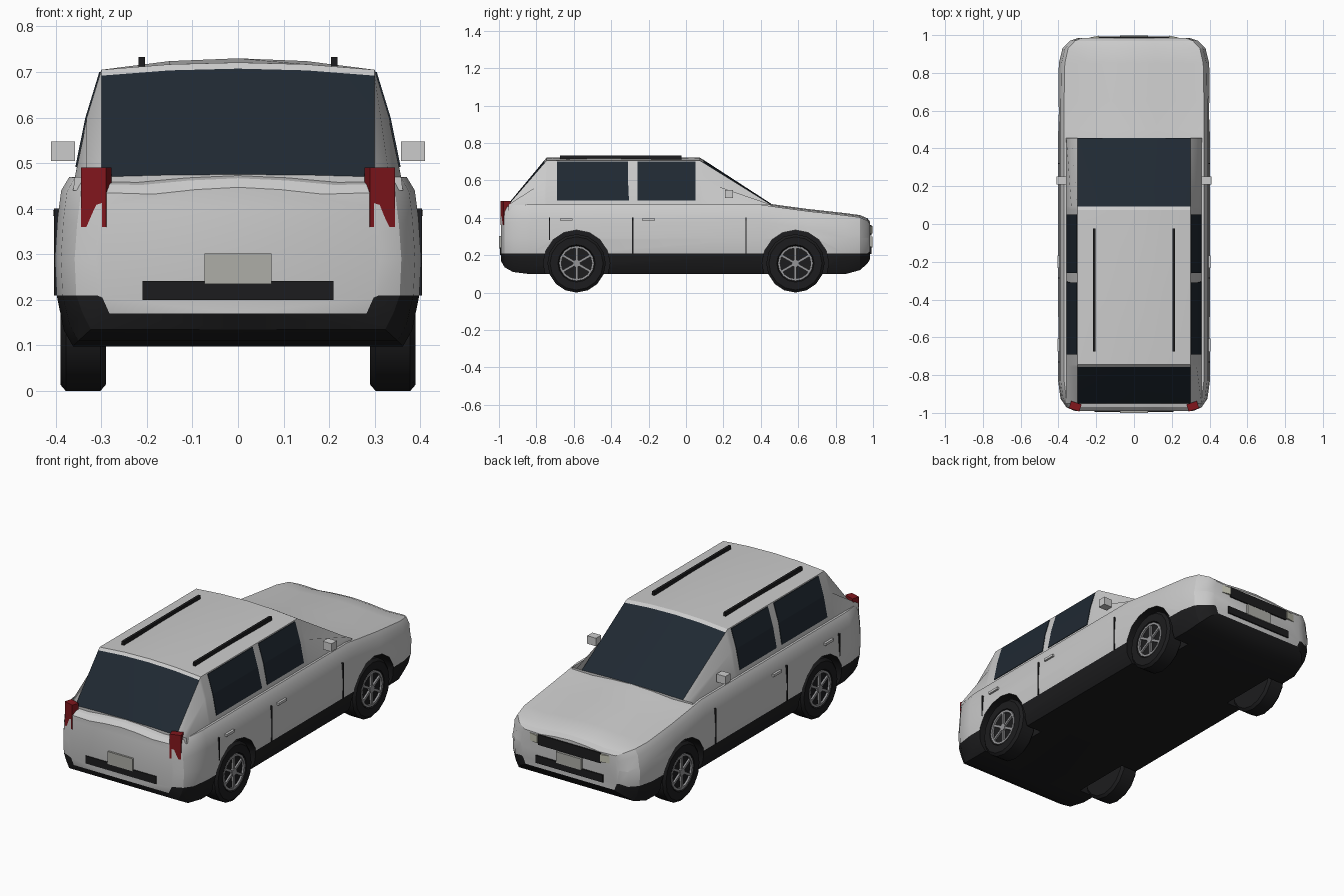
import bpy, bmesh, math
from mathutils import Matrix, Vector

if "Cube" in bpy.data.objects:
    bpy.data.objects.remove(bpy.data.objects["Cube"])


def mat(name, r, g, b):
    m = bpy.data.materials.new(name)
    m.diffuse_color = (r, g, b, 1)
    m.use_nodes = True
    m.node_tree.nodes["Principled BSDF"].inputs["Base Color"].default_value = m.diffuse_color
    return m


PAINT = mat("paint", 0.62, 0.62, 0.61)
DARK = mat("dark_trim", 0.012, 0.012, 0.013)
GLASS = mat("glass", 0.014, 0.022, 0.032)
RED = mat("red_lens", 0.22, 0.008, 0.012)
SILVER = mat("silver", 0.30, 0.30, 0.31)
PLATE = mat("plate", 0.42, 0.42, 0.39)
LENS = mat("clear_lens", 0.55, 0.55, 0.45)


def finish(name, bm, mats, angle=None):
    bmesh.ops.recalc_face_normals(bm, faces=bm.faces)
    me = bpy.data.meshes.new(name)
    bm.to_mesh(me)
    bm.free()
    for m in mats:
        me.materials.append(m)
    ob = bpy.data.objects.new(name, me)
    bpy.context.collection.objects.link(ob)
    if angle:
        smooth(ob, angle)
    return ob


def smooth(ob, angle):
    bpy.ops.object.select_all(action='DESELECT')
    bpy.context.view_layer.objects.active = ob
    ob.select_set(True)
    bpy.ops.object.shade_smooth_by_angle(angle=math.radians(angle))


def box(name, x, y, z, m, rot=0):
    bm = bmesh.new()
    c = Vector(((x[0] + x[1]) / 2, (y[0] + y[1]) / 2, (z[0] + z[1]) / 2))
    s = (abs(x[1] - x[0]), y[1] - y[0], z[1] - z[0], 1)
    bmesh.ops.create_cube(bm, size=1, matrix=Matrix.Translation(c)
                          @ Matrix.Rotation(math.radians(rot), 4, 'Z') @ Matrix.Diagonal(s))
    return finish(name, bm, [m])


def loft(name, sections, pick, mats):
    """Skin half sections (x, z from bottom centre to top centre) mirrored over x."""
    bm = bmesh.new()
    rings = []
    for y, half in sections:
        pts = half + [(-x, z) for x, z in reversed(half[1:-1])]
        rings.append([bm.verts.new((x, y, z)) for x, z in pts])
    n, h = len(rings[0]), len(sections[0][1]) - 1
    for s, (a, b) in enumerate(zip(rings, rings[1:])):
        for i in range(n):
            j = (i + 1) % n
            f = bm.faces.new((a[i], a[j], b[j], b[i]))
            f.material_index = pick(s, i if i < h else n - 1 - i)
    bm.faces.new(rings[0])
    bm.faces.new(rings[-1])
    return finish(name, bm, mats)


# Lower body with dark sills and underside: y, half width, bottom, shoulder
def body_section(y, w, zb, zt):
    return y, [(0, zb), (0.91 * w, zb), (0.96 * w, zb + 0.035), (w, max(0.21, zb + 0.04)),
               (1.01 * w, 0.29), (0.995 * w, zt - 0.09), (0.975 * w, zt - 0.03),
               (0.93 * w, zt), (0.6 * w, zt - 0.003), (0.3 * w, zt + 0.007), (0, zt + 0.012)]


stations = [(-0.99, .31, .17, .435), (-0.97, .355, .135, .455), (-0.925, .385, .11, .468),
            (-0.83, .398, .098, .47), (0.40, .398, .098, .47), (0.5, .398, .098, .455),
            (0.65, .398, .098, .435), (0.85, .394, .098, .413), (0.93, .375, .12, .402),
            (0.97, .335, .155, .385), (0.985, .29, .18, .365)]
body = loft("body", [body_section(*s) for s in stations],
            lambda s, i: 1 if i < 3 else 0, [PAINT, DARK])

# Wheel arches cut out of the body
WHEELS = [(sx, y) for sx in (-1, 1) for y in (-0.585, 0.585)]
ZC = 0.156
bm = bmesh.new()
for sx, y in WHEELS:
    bmesh.ops.create_cone(bm, cap_ends=True, segments=16, radius1=0.178, radius2=0.178, depth=0.2,
                          matrix=Matrix.Translation((sx * 0.37, y, ZC)) @ Matrix.Rotation(math.pi / 2, 4, 'Y'))
cutter = finish("arch_cutter", bm, [DARK])
cutter.hide_render = True
mod = body.modifiers.new("arches", 'BOOLEAN')
mod.operation, mod.solver, mod.object = 'DIFFERENCE', 'EXACT', cutter
mod.material_mode = 'TRANSFER'
bpy.context.view_layer.objects.active = body
bpy.ops.object.modifier_apply(modifier=mod.name)
bpy.data.objects.remove(cutter)
smooth(body, 28)


# Cabin with windscreen and rear window: y, height fraction, extra roof crown
def cabin_section(y, t, c=0):
    def up(z):
        return 0.47 + (z - 0.47) * t
    return y, [(0, .44), (.362, .44), (.358, up(.47)), (.332, up(.60)), (.30, up(.705)),
               (.15, up(.717) + c + .004 * (1 - t)), (0, up(.721) + c * 1.3 + .005 * (1 - t))]


cabin = loft("cabin", [cabin_section(*s) for s in
                       [(-0.95, 0), (-0.757, .945), (-0.745, 1), (-0.35, 1, .007),
                        (0.075, 1), (0.093, .955), (0.455, 0)]],
             lambda s, i: 1 if s in (0, 5) and i >= 4 else 0, [PAINT, GLASS])
smooth(cabin, 25)

# Side windows, bent to follow the cabin sides
for sx, side in ((-1, "left"), (1, "right")):
    for label, y0, y1, y2, y3 in (("rear", -.69, -.305, -.31, -.69), ("front", -.26, .05, .05, -.26)):
        bm = bmesh.new()
        rows = []
        for k, (x, z) in enumerate(((.357, .492), (.335, .60), (.3045, .70))):
            a, b = (y0, y1) if k == 0 else (y3, y2)
            rows.append([bm.verts.new((sx * xx, yy, z)) for xx, yy in
                         ((x, a), (x, b), (x - .012, b), (x - .012, a))])
        for r, q in zip(rows, rows[1:]):
            for i in range(4):
                bm.faces.new((r[i], r[(i + 1) % 4], q[(i + 1) % 4], q[i]))
        bm.faces.new(rows[0])
        bm.faces.new(rows[-1])
        finish(f"{label}_window_{side}", bm, [GLASS])

    # Rails, mirrors, lamps, handles and door seams
    def sbox(name, x, y, z, m, rot=0):
        box(f"{name}_{side}", (sx * x[0], sx * x[1]), y, z, m, sx * rot)

    sbox("roof_rail", (.204, .218), (-.675, -.025), (.708, .733), DARK)
    sbox("mirror", (.358, .410), (.208, .252), (.505, .548), PAINT)
    sbox("tail_light", (.282, .340), (-.985, -.945), (.36, .49), RED, 18)
    sbox("headlight", (.185, .235), (.968, .992), (.315, .355), LENS, -12)
    for y in (-.64, -.20):
        sbox("door_handle", (.39, .406), (y - .034, y + .034), (.384, .397), PAINT)
    for y, z0 in ((-.73, .28), (-.285, .21), (.32, .21)):
        sbox("door_seam", (.38, .4035), (y - .003, y + .003), (z0, .40), DARK)

# Bumper strips, grille and plates
box("rear_strip", (-.21, .21), (-.995, -.96), (.20, .241), DARK)
box("rear_plate", (-.074, .074), (-1.0, -.97), (.235, .302), PLATE)
box("grille", (-.185, .185), (.96, .992), (.305, .36), DARK)
box("front_strip", (-.20, .20), (.96, .992), (.205, .245), DARK)
box("front_plate", (-.074, .074), (.97, .997), (.24, .30), PLATE)

# Wheels: lathed tyre, rim ring, hub and six spokes
TYRE = [(.29, 0), (.29, .10), (.29, .142), (.302, .156), (.378, .156), (.39, .142), (.39, .1), (.378, .094), (.376, 0)]
RIM = [(.376, .094), (.388, .094), (.388, .082), (.376, .082), (.376, .094)]


def lathe(name, profile, sx, y, m, n=16):
    bm = bmesh.new()
    vs = [bm.verts.new((sx * x, y, ZC + r)) for x, r in profile]
    es = [bm.edges.new(p) for p in zip(vs, vs[1:])]
    bmesh.ops.spin(bm, geom=vs + es, cent=(0, y, ZC), axis=(1, 0, 0), angle=2 * math.pi, steps=n)
    bmesh.ops.remove_doubles(bm, verts=bm.verts, dist=1e-4)
    return finish(name, bm, [m], 30)


for sx, y in WHEELS:
    tag = ("front" if y > 0 else "rear") + ("_right" if sx > 0 else "_left")
    lathe("tyre_" + tag, TYRE, sx, y, DARK)
    lathe("rim_" + tag, RIM, sx, y, SILVER)
    bm = bmesh.new()
    base = Matrix.Translation((sx * .381, y, ZC))
    bmesh.ops.create_cone(bm, cap_ends=True, segments=12, radius1=.02, radius2=.02, depth=.016,
                          matrix=base @ Matrix.Rotation(math.pi / 2, 4, 'Y'))
    for k in range(6):
        bmesh.ops.create_cube(bm, size=1, matrix=base @ Matrix.Rotation(k * math.pi / 3, 4, 'X')
                              @ Matrix.Translation((0, 0, .05)) @ Matrix.Diagonal((.011, .013, .07, 1)))
    finish("spokes_" + tag, bm, [SILVER])
